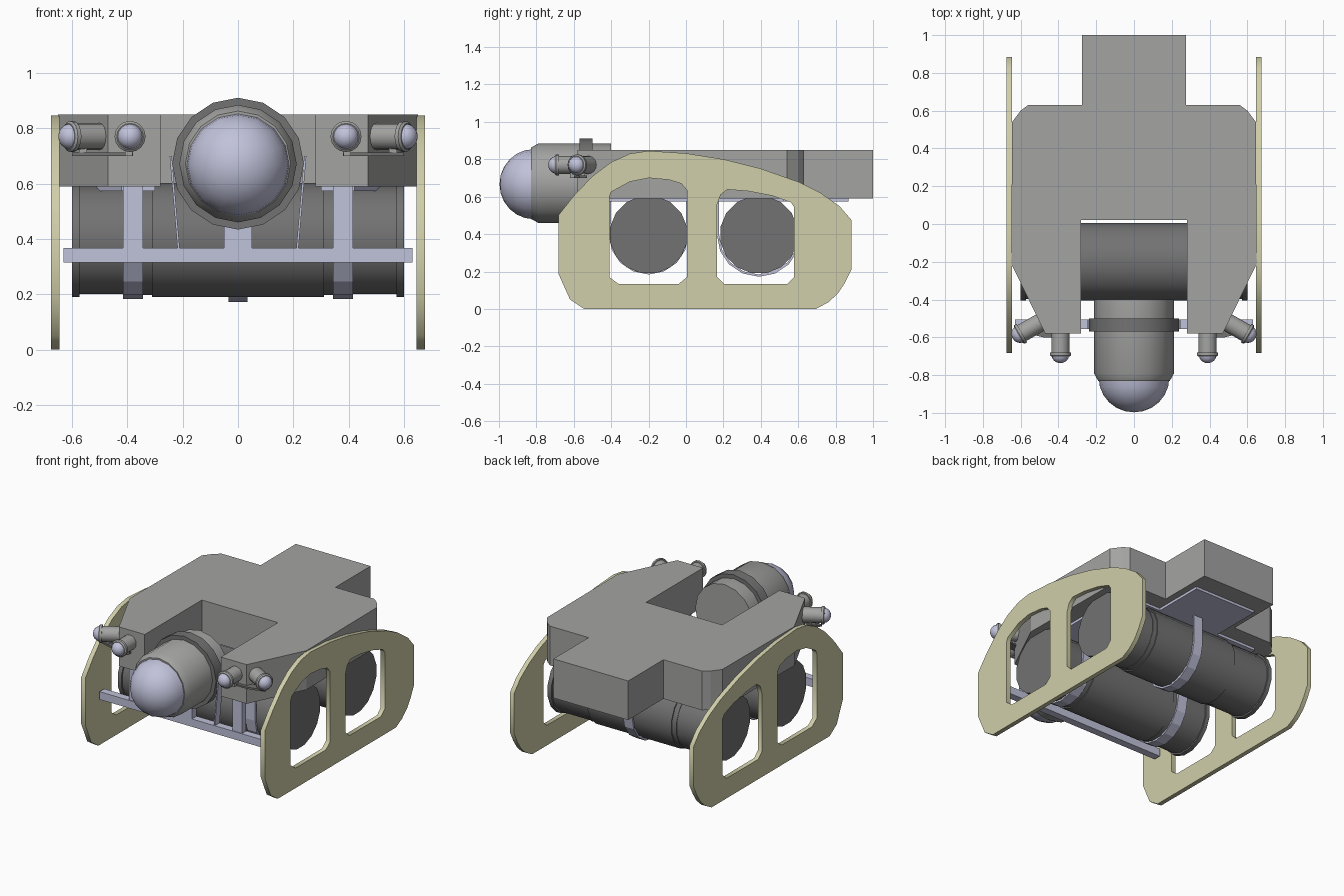
import bpy, bmesh, math
from mathutils import Matrix, Vector

if "Cube" in bpy.data.objects:
    bpy.data.objects.remove(bpy.data.objects["Cube"])


def material(name, r, g, b):
    m = bpy.data.materials.new(name)
    m.diffuse_color = (r, g, b, 1)
    m.use_nodes = True
    m.node_tree.nodes["Principled BSDF"].inputs["Base Color"].default_value = m.diffuse_color
    return m


GREY = material("hull grey", 0.37, 0.37, 0.365)
DARK = material("dark grey", 0.17, 0.17, 0.17)
BLUE = material("pale blue metal", 0.53, 0.54, 0.70)
BEIGE = material("skid beige", 0.63, 0.62, 0.40)


def finish(name, bm, mat, smooth=False):
    bmesh.ops.remove_doubles(bm, verts=bm.verts, dist=1e-5)
    bmesh.ops.recalc_face_normals(bm, faces=bm.faces)
    me = bpy.data.meshes.new(name)
    bm.to_mesh(me)
    bm.free()
    me.materials.append(mat)
    ob = bpy.data.objects.new(name, me)
    bpy.context.collection.objects.link(ob)
    if smooth:
        bpy.ops.object.select_all(action='DESELECT')
        ob.select_set(True)
        bpy.context.view_layer.objects.active = ob
        bpy.ops.object.shade_smooth_by_angle(angle=math.radians(32))
    return ob


def box(name, lo, hi, mat):
    bm = bmesh.new()
    bmesh.ops.create_cube(bm, size=1)
    for v in bm.verts:
        v.co = [l + (c + 0.5) * (h - l) for c, l, h in zip(v.co, lo, hi)]
    return finish(name, bm, mat)


def lathe(name, profile, origin, direction, mat, n=16, phase=0.0):
    """Revolve (radius, distance) pairs about a direction from origin."""
    bm = bmesh.new()
    M = Matrix.Translation(origin) @ Vector(direction).to_track_quat('Z', 'Y').to_matrix().to_4x4()
    rings = []
    for r, t in profile:
        rings.append([bm.verts.new(M @ Vector((r * math.cos((i + phase) * math.tau / n),
                                               r * math.sin((i + phase) * math.tau / n), t)))
                      for i in range(n)])
    for a, b in zip(rings, rings[1:]):
        for i in range(n):
            bm.faces.new((a[i], a[(i + 1) % n], b[(i + 1) % n], b[i]))
    for ring, (r, t) in ((rings[0], profile[0]), (rings[-1], profile[-1])):
        if r > 0:
            bm.faces.new(ring)
    return finish(name, bm, mat, True)


def dome(r, start, height, steps=6):
    return [(r * math.cos(a), start + height * math.sin(a)) if k < steps else (0, start + height)
            for k in range(steps + 1) for a in [k * math.pi / 2 / steps]]


def prism(name, loop, lo, hi, axis, mat):
    """Extrude a closed outline; axis 'x' takes (y, z) points, 'z' takes (x, y)."""
    bm = bmesh.new()
    put = (lambda p, h: (h, p[0], p[1])) if axis == 'x' else (lambda p, h: (p[0], p[1], h))
    a = [bm.verts.new(put(p, lo)) for p in loop]
    b = [bm.verts.new(put(p, hi)) for p in loop]
    n = len(loop)
    for i in range(n):
        bm.faces.new((a[i], a[(i + 1) % n], b[(i + 1) % n], b[i]))
    for side in (a, b):
        f = bm.faces.new(side)
        bmesh.ops.triangulate(bm, faces=[f])
    return finish(name, bm, mat)


def mirrored(half):
    return half + [(-x, y) for x, y in reversed(half)]


# Main hull with front notch, and the plate below it
prism("hull", mirrored([(0.275, 1.0), (0.275, 0.63), (0.56, 0.63), (0.60, 0.60), (0.645, 0.54),
                        (0.65, -0.21), (0.47, -0.58), (0.28, -0.58), (0.28, 0.02)]),
      0.59, 0.85, 'z', GREY)
prism("underside_plate", mirrored([(0.23, 0.87), (0.23, 0.52), (0.53, 0.52), (0.53, -0.2),
                                   (0.42, -0.5), (0.30, -0.5), (0.30, 0.04)]),
      0.573, 0.592, 'z', BLUE)

# Two cross tanks
half = [(0.21, 0.6), (0.21, 0.572), (0.20, 0.572), (0.20, 0.343), (0.203, 0.343),
        (0.203, 0.31), (0.21, 0.31)]
tank = [(r, -t) for r, t in half] + half[::-1]
for name, y in (("front_tank", -0.20), ("rear_tank", 0.39)):
    lathe(name, tank, (0, y, 0.397), (1, 0, 0), DARK, 16, 0.5)


# U-shaped straps hanging the tanks from the hull
def strap(name, x, y, r, w):
    arc = [(math.cos(a), math.sin(a)) for k in range(9) for a in [math.pi + k * math.pi / 8]]
    outer = [(y - r, 0.59)] + [(y + r * c, 0.397 + r * s) for c, s in arc] + [(y + r, 0.59)]
    q = r - 0.012
    inner = [(y - q, 0.59)] + [(y + q * c, 0.397 + q * s) for c, s in arc] + [(y + q, 0.59)]
    prism(name, outer + inner[::-1], x - w, x + w, 'x', BLUE)


strap("left_tank_strap", -0.38, -0.20, 0.213, 0.036)
strap("right_tank_strap", 0.38, -0.20, 0.213, 0.036)
strap("rear_tank_strap", 0, 0.39, 0.225, 0.034)

# Front cross bar and its posts
box("front_bar", (-0.63, -0.555, 0.315), (0.63, -0.505, 0.367), BLUE)
box("pod_foot", (-0.05, -0.555, 0.367), (0.05, -0.505, 0.45), BLUE)

# Central pod: body, collar, glass dome
pod = (0, 0, 0.672)
lathe("pod_body", [(0.212, 0.40), (0.212, 0.79), (0.19, 0.83)], pod, (0, -1, 0), GREY)
lathe("pod_collar", [(0.238, 0.50), (0.238, 0.57)], pod, (0, -1, 0), DARK)
lathe("pod_dome", dome(0.187, 0.815, 0.182), (0, 0, 0.667), (0, -1, 0), BLUE)


def lamp(name, origin, d):
    lathe(name + "_body", [(0.048, 0), (0.048, 0.125), (0.056, 0.125), (0.056, 0.14), (0.048, 0.147)],
          origin, d, GREY)
    lathe(name + "_dome", dome(0.046, 0.14, 0.042, 4), origin, d, BLUE)


# Skid outline and windows as (y, z)
OUT = [(-0.545, 0), (0.695, 0), (0.76, 0.035), (0.81, 0.08), (0.85, 0.14), (0.885, 0.21), (0.885, 0.475),
       (0.82, 0.55), (0.72, 0.62), (0.6, 0.68), (0.4, 0.75), (0.2, 0.80), (0, 0.832), (-0.2, 0.845),
       (-0.3, 0.83), (-0.4, 0.785), (-0.5, 0.71), (-0.6, 0.605), (-0.683, 0.50), (-0.683, 0.19),
       (-0.62, 0.05)]
WIN1 = [(-0.41, 0.17), (-0.36, 0.133), (-0.04, 0.133), (0.005, 0.17), (0.005, 0.635), (-0.025, 0.67),
        (-0.09, 0.69), (-0.2, 0.70), (-0.3, 0.68), (-0.40, 0.625), (-0.41, 0.60)]
WIN2 = [(0.167, 0.17), (0.205, 0.133), (0.54, 0.133), (0.578, 0.17), (0.578, 0.545), (0.56, 0.57),
        (0.46, 0.605), (0.33, 0.63), (0.22, 0.638), (0.185, 0.61), (0.167, 0.56)]


def skid(name, x):
    cu = bpy.data.curves.new(name, 'CURVE')
    cu.dimensions = '2D'
    cu.fill_mode = 'BOTH'
    cu.extrude = 0.015
    for loop in (OUT, WIN1, WIN2):
        sp = cu.splines.new('POLY')
        sp.points.add(len(loop) - 1)
        for p, (u, v) in zip(sp.points, loop):
            p.co = (u, v, 0, 1)
        sp.use_cyclic_u = True
    ob = bpy.data.objects.new(name, cu)
    bpy.context.collection.objects.link(ob)
    ob.matrix_world = Matrix(((0, 0, 1, x), (1, 0, 0, 0), (0, 1, 0, 0), (0, 0, 0, 1)))
    cu.materials.append(BEIGE)
    bpy.ops.object.select_all(action='DESELECT')
    ob.select_set(True)
    bpy.context.view_layer.objects.active = ob
    bpy.ops.object.convert(target='MESH')


# Parts repeated on both sides
for side, s in (("left", -1), ("right", 1)):
    skid(side + "_skid", s * 0.66)
    box(side + "_bar_post", (s * 0.38 - 0.036, -0.55, 0.36), (s * 0.38 + 0.036, -0.51, 0.592), BLUE)
    # Thin slanted brace from the bar up to the pod collar
    bm = bmesh.new()
    bmesh.ops.create_cube(bm, size=1)
    for v in bm.verts:
        up = v.co.z > 0
        v.co = (s * (0.243 if up else 0.214) + v.co.x * 0.008, -0.53 + v.co.y * 0.05, 0.70 if up else 0.36)
    finish(side + "_pod_brace", bm, BLUE)
    # Lamps and their bracket
    lamp(side + "_inner_lamp", (s * 0.39, -0.555, 0.77), (0, -1, 0))
    lamp(side + "_outer_lamp", (s * 0.485, -0.515, 0.77), (s * 0.87, -0.5, 0))
    prism(side + "_lamp_bracket", [(s * 0.38, -0.56), (s * 0.38, -0.60), (s * 0.48, -0.60),
                                   (s * 0.60, -0.57), (s * 0.58, -0.53), (s * 0.46, -0.55)],
          0.70, 0.712, 'z', DARK)
    box(side + "_inner_lamp_stem", (s * 0.395 - 0.014, -0.62, 0.70), (s * 0.395 + 0.014, -0.58, 0.74), GREY)
    box(side + "_outer_lamp_stem", (s * 0.56 - 0.014, -0.575, 0.70), (s * 0.56 + 0.014, -0.54, 0.74), GREY)
